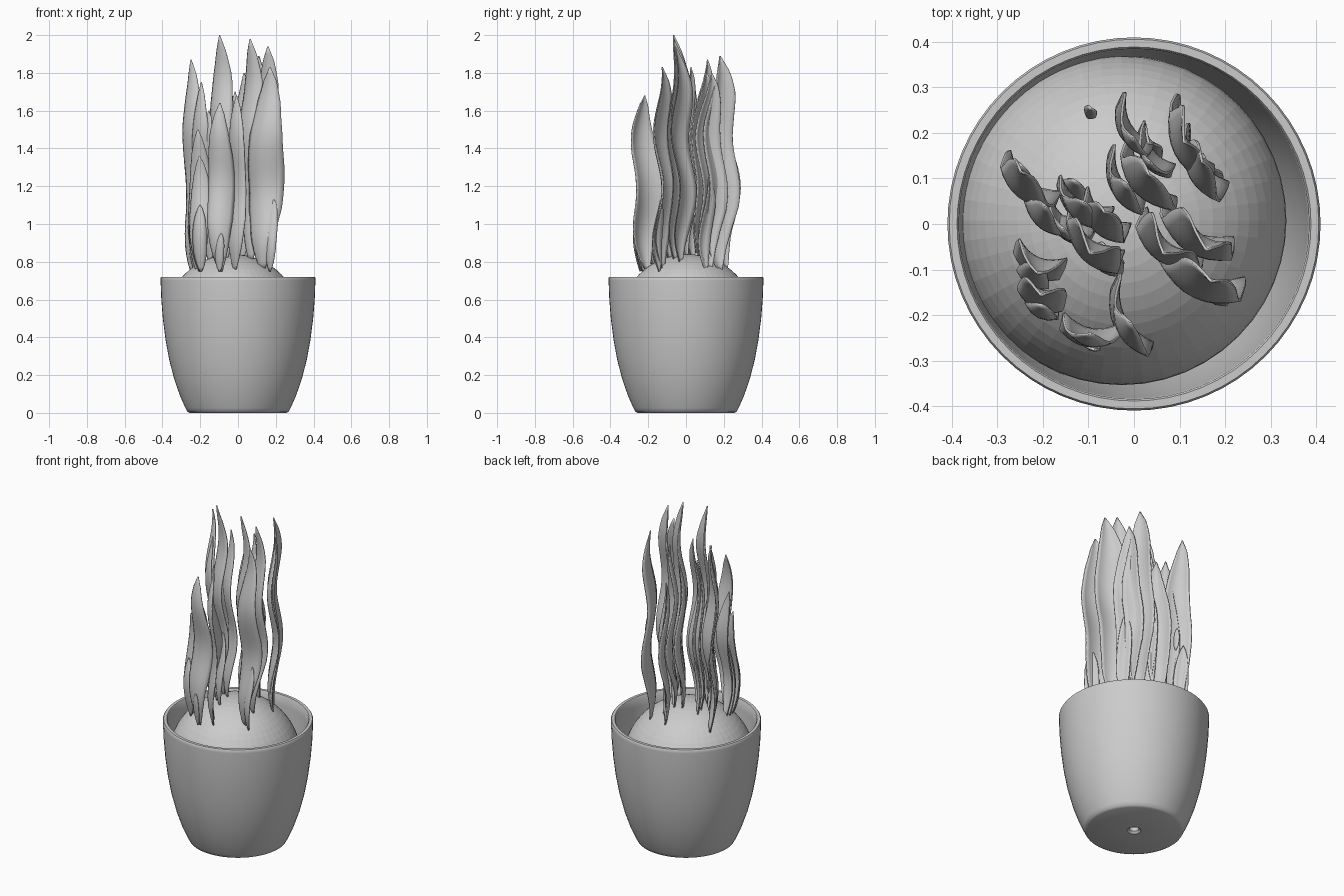
import bpy, bmesh, math
from mathutils import Vector

if "Cube" in bpy.data.objects:
    bpy.data.objects.remove(bpy.data.objects["Cube"])

grey = bpy.data.materials.new("plain grey")
grey.diffuse_color = (0.6, 0.6, 0.6, 1)
grey.use_nodes = True
grey.node_tree.nodes["Principled BSDF"].inputs["Base Color"].default_value = grey.diffuse_color


def finish(name, bm, angle=40):
    bmesh.ops.recalc_face_normals(bm, faces=bm.faces)
    me = bpy.data.meshes.new(name)
    bm.to_mesh(me)
    bm.free()
    ob = bpy.data.objects.new(name, me)
    bpy.context.collection.objects.link(ob)
    me.materials.append(grey)
    bpy.ops.object.select_all(action='DESELECT')
    ob.select_set(True)
    bpy.context.view_layer.objects.active = ob
    bpy.ops.object.shade_smooth_by_angle(angle=math.radians(angle))
    return ob


def lathe(name, profile, n=64):
    bm = bmesh.new()
    rings = [[bm.verts.new((r * math.cos(2 * math.pi * i / n),
                            r * math.sin(2 * math.pi * i / n), z))
              for i in range(n)] for r, z in profile]
    # closed profile: the last ring joins the first
    for a, b in zip(rings, rings[1:] + rings[:1]):
        for i in range(n):
            j = (i + 1) % n
            bm.faces.new((a[i], a[j], b[j], b[i]))
    return finish(name, bm)


# Pot with rounded rim, thick wall and drainage hole
lathe("pot", [(0.038, 0.0), (0.255, 0.0), (0.268, 0.006), (0.278, 0.025),
              (0.307, 0.09), (0.338, 0.18), (0.364, 0.28), (0.384, 0.39),
              (0.398, 0.5), (0.406, 0.6), (0.410, 0.70), (0.410, 0.714),
              (0.406, 0.72), (0.389, 0.72), (0.385, 0.714), (0.382, 0.66),
              (0.375, 0.55), (0.36, 0.42), (0.337, 0.28), (0.305, 0.15),
              (0.255, 0.04), (0.026, 0.035), (0.026, 0.012)])

# Soil ball resting in the pot
SOIL, RAD = Vector((-0.027, 0.008, 0.478)), 0.362
bm = bmesh.new()
bmesh.ops.create_uvsphere(bm, u_segments=48, v_segments=32, radius=RAD)
bmesh.ops.translate(bm, verts=bm.verts, vec=SOIL)
finish("soil_ball", bm, 1)

# Half-width of a leaf along its length
WIDTHS = [(0, .12), (.06, .4), (.15, .7), (.3, .95), (.5, 1), (.68, .94),
          (.82, .72), (.93, .38), (1, .02)]


def width_at(t):
    for (a, wa), (b, wb) in zip(WIDTHS, WIDTHS[1:]):
        if t <= b:
            return wa + (wb - wa) * (t - a) / (b - a)
    return WIDTHS[-1][1]


def leaf(name, x, y, ang, width, tip, lean=0.0, base=None, rows=30, cols=8):
    a = math.radians(ang)
    side = Vector((math.cos(a), math.sin(a), 0))
    norm = Vector((-math.sin(a), math.cos(a), 0))
    # the blades wave mostly front to back
    sway = Vector((0.3, 0.95, 0))
    if base is None:
        d2 = (x - SOIL.x) ** 2 + (y - SOIL.y) ** 2
        base = SOIL.z + math.sqrt(max(RAD ** 2 - d2, 0.01)) - 0.02
        base = max(base, 0.75)
    bm = bmesh.new()
    grid = []
    for r in range(rows + 1):
        t = r / rows
        z = base + (tip - base) * t
        w = width * 0.5 * width_at(t)
        # the S-shaped waving of the blade and its cupped section
        wave = 0.02 * math.cos(2 * math.pi * (z - 1.2) / 0.57 + 2 * x)
        twist = 0.10 * math.sin(9 * z + 20 * x)
        mid = Vector((x, y, z)) + side * lean * t * t + sway * wave
        row = []
        for c in range(cols + 1):
            s = 2 * c / cols - 1
            cup = 0.40 * w * (s * s - 0.4) + twist * s * w
            row.append(bm.verts.new(mid + side * s * w + norm * cup))
        grid.append(row)
    for p, q in zip(grid, grid[1:]):
        for c in range(cols):
            bm.faces.new((p[c], p[c + 1], q[c + 1], q[c]))
    ob = finish(name, bm, 60)
    m = ob.modifiers.new("thickness", 'SOLIDIFY')
    m.thickness = 0.006
    m.offset = 0


# Leaves: x, y, facing angle, width, tip height, sideways lean of the tip
LEAVES = [
    (-.23, .08, -40, .15, 1.87, -.03), (-.205, .03, -45, .14, 1.75, .01),
    (-.10, -.045, -40, .16, 2.0, .01), (-.12, .04, -35, .14, 1.72, .01),
    (-.095, -.24, -10, .14, 1.64, 0), (-.02, -.21, -60, .17, 1.68, .02),
    (-.205, -.16, -20, .11, 1.36, 0), (-.215, -.085, -25, .12, 1.5, .01),
    (.07, -.05, -38, .17, 1.98, 0), (.13, -.12, -25, .20, 1.83, .04),
    (.12, -.02, -32, .18, 1.94, .05), (-.03, .09, -55, .14, 1.70, .02),
    (.02, .10, -50, .18, 1.80, .01), (.11, .18, -65, .18, 1.89, .0),
    (.14, .13, -60, .16, 1.80, .01), (-.01, .21, -55, .13, 1.61, .02),
    (-.07, .01, -40, .13, 1.83, 0), (-.15, .0, -40, .13, 1.6, 0),
    (.04, .15, -50, .12, 1.55, 0),
]
# Young short shoots round the base
SHOOTS = [
    (.17, -.14, -35, .08, 1.13, .02), (-.10, -.25, -20, .05, .95, .02),
    (.16, .11, -50, .08, 1.25, 0), (-.25, .11, -40, .08, 1.2, 0),
    (-.22, -.11, -25, .08, 1.2, 0), (.03, .17, -50, .08, 1.3, 0),
    (-.13, .08, -40, .07, 1.15, 0), (-.06, -.08, -40, .08, 1.25, 0),
    (-.20, -.18, -20, .08, 1.1, 0),
]
for i, v in enumerate(LEAVES):
    leaf("leaf_%d" % (i + 1), *v)
for i, v in enumerate(SHOOTS):
    leaf("shoot_%d" % (i + 1), *v, rows=16, cols=4)
# Small loose scrap of leaf at the back
leaf("leaf_scrap", -.10, .235, -40, .03, 1.2, 0, 1.07, rows=8, cols=3)
